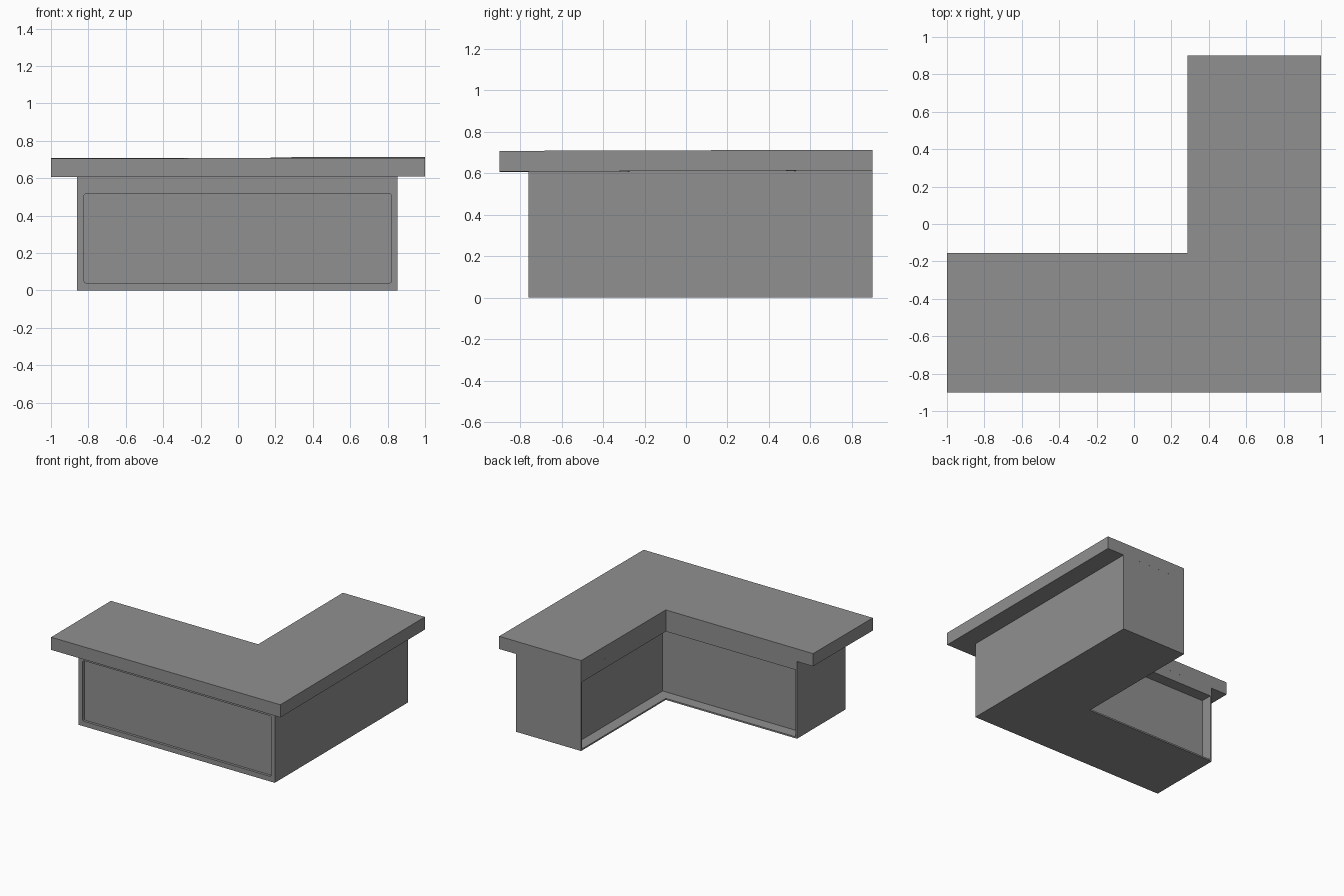
import bpy
import bmesh
from mathutils import Vector

cube = bpy.data.objects.get("Cube")
if cube:
    bpy.data.objects.remove(cube, do_unlink=True)

# Single flat grey
grey = bpy.data.materials.new("grey")
grey.use_nodes = True
color = (0.28, 0.28, 0.28, 1)
grey.diffuse_color = color
grey.node_tree.nodes["Principled BSDF"].inputs["Base Color"].default_value = color


def prism(name, outline, z0, z1):
    """Extrude a flat outline from z0 up to z1."""
    bm = bmesh.new()
    base = bm.faces.new([bm.verts.new((x, y, z0)) for x, y in outline])
    up = bmesh.ops.extrude_face_region(bm, geom=[base])["geom"]
    for v in up:
        if isinstance(v, bmesh.types.BMVert):
            v.co.z = z1
    bmesh.ops.recalc_face_normals(bm, faces=bm.faces)
    mesh = bpy.data.meshes.new(name)
    bm.to_mesh(mesh)
    bm.free()
    mesh.materials.append(grey)
    obj = bpy.data.objects.new(name, mesh)
    bpy.context.collection.objects.link(obj)
    return obj


def ell(left, right, front, back, inner_x, inner_y):
    return [(left, front), (right, front), (right, back),
            (inner_x, back), (inner_x, inner_y), (left, inner_y)]


def rect(x0, x1, y0, y1):
    return [(x0, y0), (x1, y0), (x1, y1), (x0, y1)]


LEFT, RIGHT, FRONT, BACK = -0.86, 0.853, -0.76, 0.9
IN_X, IN_Y = 0.285, -0.155
RECESS, SHEET = 0.09, 0.012
APRON_Z, BODY_TOP = 0.54, 0.615

# Worktop, very slightly out of level
worktop = prism("worktop", ell(-1, 1, -0.9, BACK, IN_X, IN_Y), -0.05, 0.05)
worktop.location = Vector((0, 0, 0.66))
worktop.rotation_euler = (0.003, -0.001, 0)

# Cabinet: floor sheet, recessed core and apron under the worktop
body = ell(LEFT, RIGHT, FRONT, BACK, IN_X, IN_Y)
core_outline = ell(LEFT, RIGHT, FRONT, BACK, IN_X + RECESS, IN_Y - RECESS)
prism("floor_sheet", body, 0, SHEET)
core = prism("cabinet_core", core_outline, SHEET, APRON_Z)
prism("apron", body, APRON_Z, BODY_TOP)

# Thin end sheets closing the recess on the working side
prism("right_end_sheet", rect(LEFT, LEFT + SHEET, IN_Y - RECESS, IN_Y),
      SHEET, APRON_Z)
prism("back_end_sheet", rect(IN_X, IN_X + RECESS, BACK - SHEET, BACK),
      SHEET, APRON_Z)

# Shallow front panel with softened corners
cutter = prism("front_panel_cutter",
               rect(-0.823, 0.82, FRONT - 0.1, FRONT + 0.02), 0.04, 0.517)
bm = bmesh.new()
bm.from_mesh(cutter.data)
corners = [e for e in bm.edges
           if abs((e.verts[0].co - e.verts[1].co).normalized().y) > 0.9]
bmesh.ops.bevel(bm, geom=corners, offset=0.01, segments=2, profile=0.5,
                affect='EDGES')
bm.to_mesh(cutter.data)
bm.free()
cutter.hide_render = True
cutter.hide_viewport = True
cut = core.modifiers.new("front_panel", 'BOOLEAN')
cut.operation = 'DIFFERENCE'
cut.solver = 'EXACT'
cut.object = cutter
